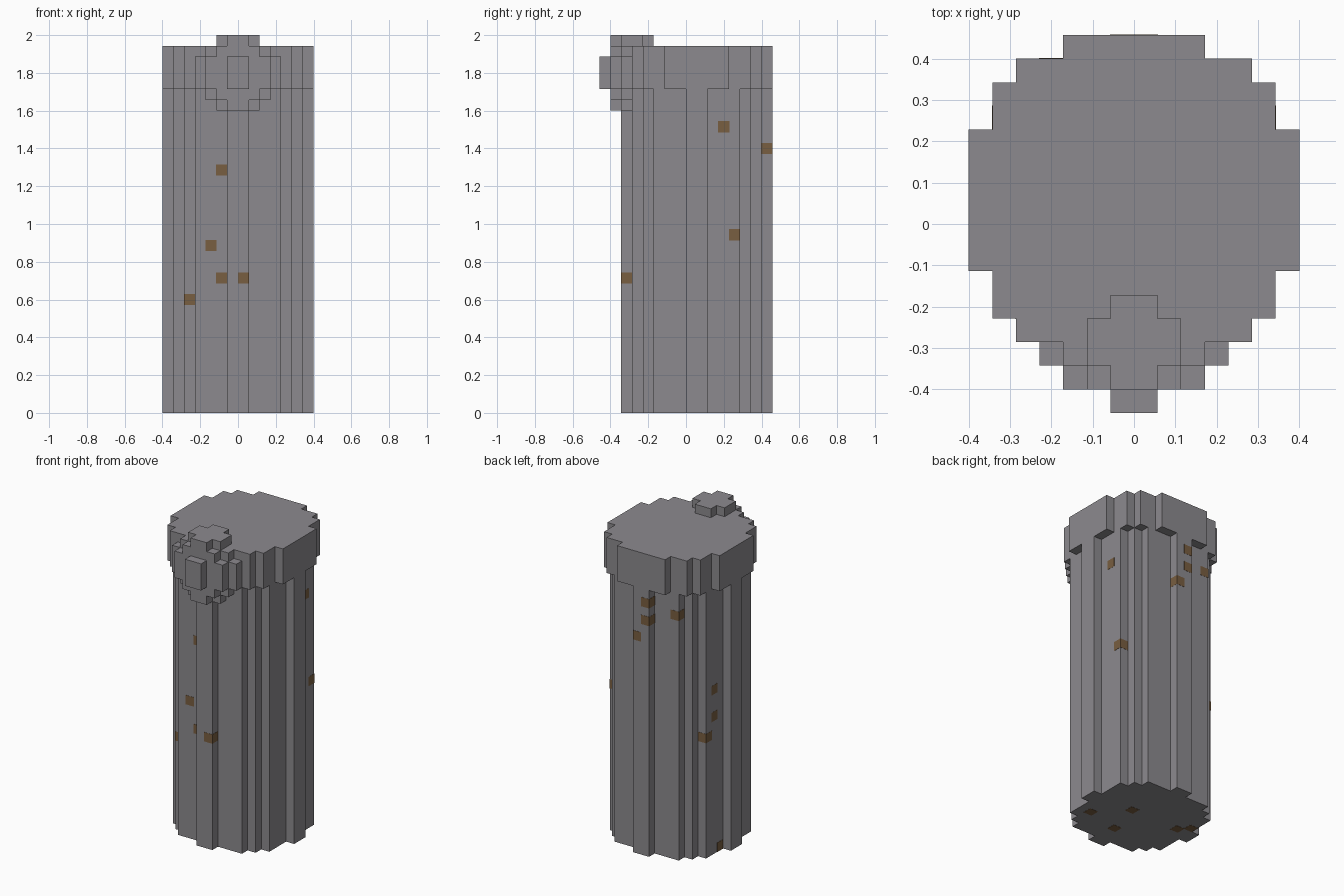
import bpy, bmesh
from mathutils import Matrix, Vector

cube = bpy.data.objects.get("Cube")
if cube:
    bpy.data.objects.remove(cube, do_unlink=True)

U = 2 / 35  # edge of one block


def material(name, rgb):
    m = bpy.data.materials.new(name)
    m.use_nodes = True
    m.diffuse_color = (*rgb, 1)
    m.node_tree.nodes["Principled BSDF"].inputs["Base Color"].default_value = (*rgb, 1)
    return m


stone = material("grey stone", (0.262, 0.254, 0.272))
rust = material("rusty brown", (0.19, 0.112, 0.052))


def finish(bm, name, mat):
    bmesh.ops.recalc_face_normals(bm, faces=bm.faces)
    mesh = bpy.data.meshes.new(name)
    bm.to_mesh(mesh)
    bm.free()
    mesh.materials.append(mat)
    obj = bpy.data.objects.new(name, mesh)
    bpy.context.collection.objects.link(obj)
    return obj


def outline(steps):
    """Stepped round outline; each step is (reach along a, half height along b)."""
    quarter = []
    previous = None
    for a, b in steps:
        if previous is not None:
            quarter.append((previous, b))
        quarter.append((a, b))
        previous = a
    points = quarter + [(a, -b) for a, b in reversed(quarter)]
    return points + [(-a, -b) for a, b in points]


def stepped_prism(name, steps, start, end, centre, upright=True):
    """Extrude a stepped outline along z, or along y when not upright."""
    bm = bmesh.new()
    if upright:
        place = lambda a, b: Vector((a, b + centre, start)) * U
        along = Vector((0, 0, end - start)) * U
    else:
        place = lambda a, b: Vector((a, start, b + centre)) * U
        along = Vector((0, end - start, 0)) * U
    face = bm.faces.new([bm.verts.new(place(a, b)) for a, b in outline(steps)])
    new = bmesh.ops.extrude_face_region(bm, geom=[face], use_keep_orig=True)["geom"]
    bmesh.ops.translate(bm, vec=along, verts=[v for v in new if isinstance(v, bmesh.types.BMVert)])
    return finish(bm, name, stone)


# Fluted shaft and the wider cap on top
stepped_prism("shaft", [(1, 7), (4, 6), (5, 5), (6, 4), (7, 1)], 0, 30, 1)
stepped_prism("cap", [(3, 7), (5, 6), (6, 5), (7, 3)], 30, 34, 1)

# Round knob set into the front of the cap, built as slices
small = [(1, 3.5), (2, 2.5), (3, 1.5)]
large = [(2, 3.5), (3, 2.5), (4, 1.5)]
stepped_prism("knob_nose", [(1, 1.5)], -8, -7, 31.5, False)
stepped_prism("knob_front", small, -7, -6, 31.5, False)
stepped_prism("knob_middle", large, -6, -4, 31.5, False)
stepped_prism("knob_back", small, -4, -3, 31.5, False)

# Rust patches: single blocks standing a hair proud of the shaft
patches = {
    "front": [(-2, -5, 22), (-3, -5, 15), (-2, -5, 12), (0, -6, 12), (-5, -4, 10)],
    "left": [(5, 3, 26), (5, 4, 16)],
    "back": [(0, 7, 24), (-1, 7, 28), (-1, 7, 26), (-4, 6, 27)],
    "right": [(-6, 3, 18), (-6, 3, 15), (-6, 4, 13)],
    "bottom": [(-6, 2, 0), (1, 1, 0), (4, -2, 0), (0, -3, 0), (-5, 1, 0)],
}
for side, cells in patches.items():
    bm = bmesh.new()
    for cell in cells:
        middle = (Vector(cell) + Vector((0.5, 0.5, 0.5))) * U
        bmesh.ops.create_cube(bm, size=U * 1.04, matrix=Matrix.Translation(middle))
    finish(bm, "rust_patches_" + side, rust)
